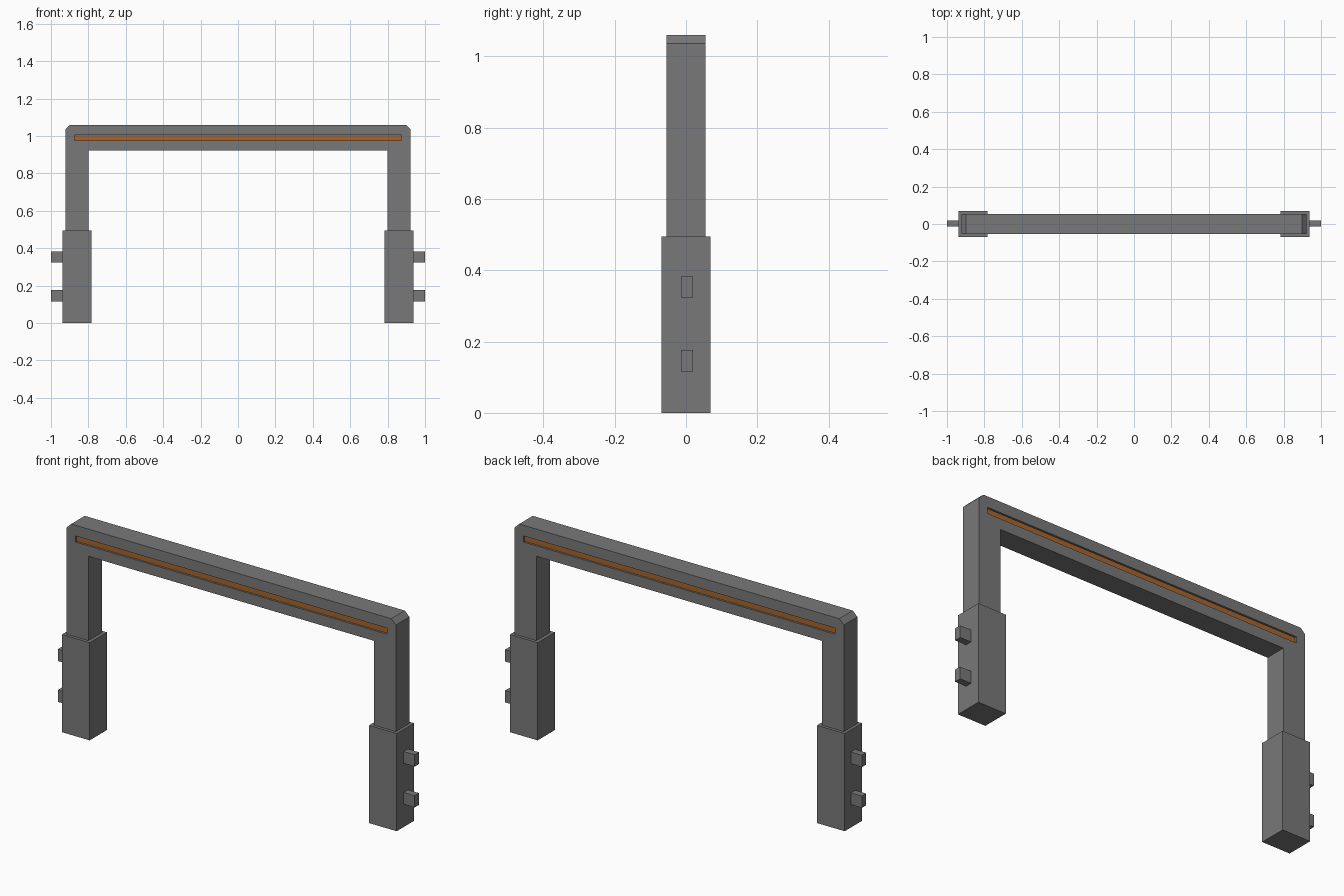
import bpy
import math

if "Cube" in bpy.data.objects:
    bpy.data.objects.remove(bpy.data.objects["Cube"])


def material(name, rgb):
    mat = bpy.data.materials.new(name)
    mat.diffuse_color = (*rgb, 1)
    mat.use_nodes = True
    mat.node_tree.nodes["Principled BSDF"].inputs["Base Color"].default_value = mat.diffuse_color
    return mat


dark_grey = material("dark_grey", (0.19, 0.19, 0.19))
orange = material("orange", (0.39, 0.13, 0.025))


def box(name, x, y, z, mat=dark_grey):
    """Box from (min, max) ranges on each axis."""
    bpy.ops.mesh.primitive_cube_add(size=1, location=[sum(r) / 2 for r in (x, y, z)])
    ob = bpy.context.object
    ob.name = name
    ob.scale = [r[1] - r[0] for r in (x, y, z)]
    bpy.ops.object.transform_apply(location=False, rotation=False, scale=True)
    ob.data.materials.append(mat)
    return ob


def profile(name, loops, half_depth, mat=dark_grey):
    """Filled outline in the XZ plane (extra loops are holes), extruded along y."""
    cu = bpy.data.curves.new(name, 'CURVE')
    cu.dimensions = '2D'
    cu.fill_mode = 'BOTH'
    cu.extrude = half_depth
    for pts in loops:
        sp = cu.splines.new('POLY')
        sp.points.add(len(pts) - 1)
        for p, (x, z) in zip(sp.points, pts):
            p.co = (x, z, 0, 1)
        sp.use_cyclic_u = True
    ob = bpy.data.objects.new(name, cu)
    bpy.context.collection.objects.link(ob)
    ob.rotation_euler.x = math.radians(90)
    bpy.ops.object.select_all(action='DESELECT')
    ob.select_set(True)
    bpy.context.view_layer.objects.active = ob
    bpy.ops.object.convert(target='MESH')
    ob = bpy.context.object
    bpy.ops.object.shade_flat()
    ob.data.materials.clear()
    ob.data.materials.append(mat)
    return ob


# Arch frame with chamfered top corners and a long slot
half = [(0.923, 0.495), (0.923, 1.035), (0.897, 1.06)]
inner = [(-0.80, 0.922), (0.80, 0.922), (0.80, 0.495)]
outline = half + [(-x, z) for x, z in reversed(half)] + [(-0.80, 0.495)] + inner
slot = [(-0.873, 0.975), (0.873, 0.975), (0.873, 1.006), (-0.873, 1.006)]
profile("arch_frame", [outline, slot], 0.054)

# Orange light strip recessed in the slot on both faces
box("light_strip", (-0.873, 0.873), (-0.044, 0.044), (0.975, 1.006), orange)

# Foot sleeves with two side pegs each
for side, s in (("right", 1), ("left", -1)):
    def span(a, b):
        return tuple(sorted((s * a, s * b)))
    box(f"{side}_foot", span(0.783, 0.938), (-0.069, 0.069), (0, 0.495))
    for level, z in (("lower", 0.116), ("upper", 0.323)):
        box(f"{side}_{level}_peg", span(0.93, 1.0), (-0.014, 0.02), (z, z + 0.06))
